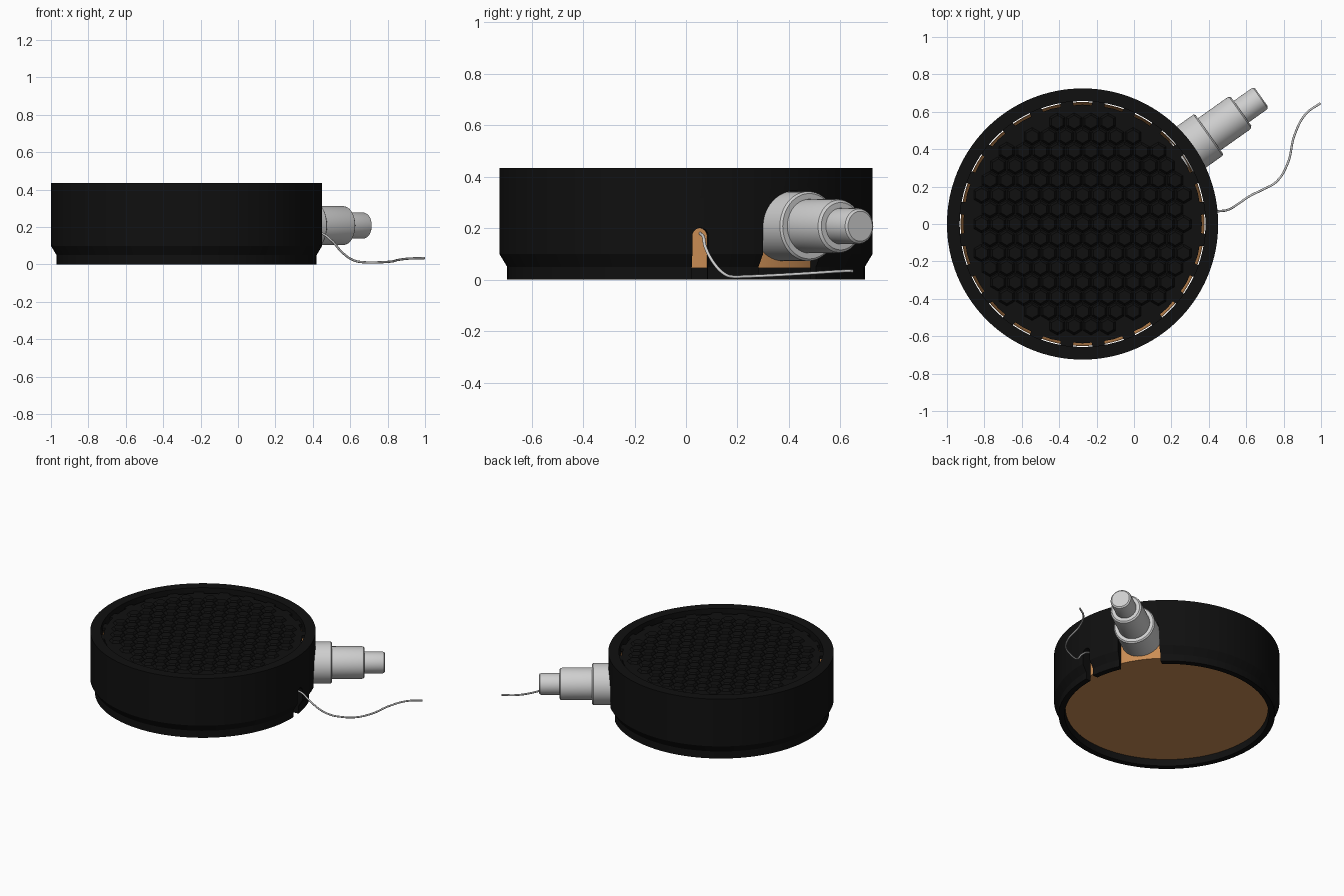
import bpy, bmesh, math
from mathutils import Matrix, Vector

if "Cube" in bpy.data.objects:
    bpy.data.objects.remove(bpy.data.objects["Cube"])

CX = -0.275          # housing axis
PLUG_A = math.radians(35.3)
WIRE_A = math.radians(4.4)


def material(name, rgb):
    m = bpy.data.materials.new(name)
    m.diffuse_color = (*rgb, 1)
    m.use_nodes = True
    m.node_tree.nodes["Principled BSDF"].inputs["Base Color"].default_value = m.diffuse_color
    return m


BLACK = material("matte black", (0.005, 0.005, 0.005))
COPPER = material("copper", (0.60, 0.27, 0.09))
GREY = material("light grey", (0.62, 0.62, 0.62))


def finish(bm, name, mat, smooth=True):
    bmesh.ops.recalc_face_normals(bm, faces=bm.faces)
    me = bpy.data.meshes.new(name)
    bm.to_mesh(me)
    bm.free()
    ob = bpy.data.objects.new(name, me)
    bpy.context.collection.objects.link(ob)
    if mat:
        me.materials.append(mat)
    if smooth:
        shade(ob)
    return ob


def shade(ob):
    bpy.ops.object.select_all(action='DESELECT')
    ob.select_set(True)
    bpy.context.view_layer.objects.active = ob
    bpy.ops.object.shade_smooth_by_angle(angle=math.radians(30))


def lathe(name, profile, mat, matrix, n=128, closed=True):
    """Revolve (radius, height) points about z; radius 0 gives a pole."""
    bm = bmesh.new()
    rings = []
    for r, z in profile:
        if r == 0:
            rings.append([bm.verts.new((0, 0, z))] * n)
        else:
            rings.append([bm.verts.new((r * math.cos(math.tau * i / n),
                                        r * math.sin(math.tau * i / n), z)) for i in range(n)])
    pairs = list(zip(rings, rings[1:])) + ([(rings[-1], rings[0])] if closed else [])
    for a, b in pairs:
        for i in range(n):
            j = (i + 1) % n
            vs = list(dict.fromkeys((a[i], a[j], b[j], b[i])))
            if len(vs) > 2:
                bm.faces.new(vs)
    bm.transform(matrix)
    return finish(bm, name, mat)


def arch_cutter(half, zc, angle):
    """Round-topped slot, open at the bottom, pointing outwards at the angle."""
    pts = [(half, -0.1)]
    pts += [(half * math.cos(math.pi * i / 24), zc + half * math.sin(math.pi * i / 24)) for i in range(25)]
    pts += [(-half, -0.1)]
    bm = bmesh.new()
    a = [bm.verts.new((0.5, y, z)) for y, z in pts]
    b = [bm.verts.new((0.9, y, z)) for y, z in pts]
    bm.faces.new(a)
    bm.faces.new(b[::-1])
    for i in range(len(pts)):
        j = (i + 1) % len(pts)
        bm.faces.new((a[i], b[i], b[j], a[j]))
    bm.transform(Matrix.Translation((CX, 0, 0)) @ Matrix.Rotation(angle, 4, 'Z'))
    ob = finish(bm, "slot_cutter", None, False)
    ob.hide_render = True
    return ob


base = Matrix.Translation((CX, 0, 0))

# Housing ring with stepped foot and two slots
housing = lathe("housing", [(0.695, 0), (0.695, 0.05), (0.725, 0.10), (0.725, 0.435),
                            (0.657, 0.435), (0.657, 0)], BLACK, base)
for half, zc, ang in ((0.137, 0.208, PLUG_A), (0.031, 0.17, WIRE_A)):
    cutter = arch_cutter(half, zc, ang)
    bpy.context.view_layer.objects.active = housing
    mod = housing.modifiers.new("slot", 'BOOLEAN')
    mod.operation, mod.solver, mod.object = 'DIFFERENCE', 'EXACT', cutter
    bpy.ops.object.modifier_apply(modifier=mod.name)
    bpy.data.objects.remove(cutter)
shade(housing)

# Copper cup inside the housing
lathe("copper_cup", [(0, 0.045), (0.652, 0.045), (0.652, 0.37), (0.65, 0.37),
                     (0.625, 0.06), (0, 0.06)], COPPER, base, closed=False)

# Grille plate with a notched edge that leaves gaps by the rim
bm = bmesh.new()
N = 24
outline = []
for k in range(N):
    for da, r in ((-4.6, 0.658), (-4.4, 0.636), (0, 0.638), (4.4, 0.636), (4.6, 0.658), (7.5, 0.658)):
        a = math.radians(k * 360 / N + da)
        outline.append((r * math.cos(a), r * math.sin(a)))
top = bm.faces.new([bm.verts.new((x, y, 0.405)) for x, y in outline])
ext = bmesh.ops.extrude_face_region(bm, geom=[top])
bmesh.ops.translate(bm, vec=(0, 0, -0.02),
                    verts=[v for v in ext["geom"] if isinstance(v, bmesh.types.BMVert)])
bm.transform(base)
finish(bm, "grille_plate", BLACK, False)

# Honeycomb of low hexagonal tiles on the grille
bm = bmesh.new()
P = 0.09
for row in range(-9, 10):
    for col in range(-9, 10):
        x, y = (col + 0.5 * (row % 2)) * P, row * P * math.sqrt(3) / 2
        if math.hypot(x, y) < 0.59:
            bmesh.ops.create_cone(bm, cap_ends=True, segments=6, radius1=0.049, radius2=0.036, depth=0.016,
                                  matrix=Matrix.Translation((x, y, 0.412)))
bm.transform(base)
finish(bm, "grille_tiles", BLACK, False)

# Stepped connector pointing outwards
axis = (Matrix.Translation((CX, 0, 0.208)) @ Matrix.Rotation(PLUG_A, 4, 'Z')
        @ Matrix.Rotation(math.pi / 2, 4, 'Y'))
lathe("connector", [(0, 0.635), (0.135, 0.635), (0.135, 0.822), (0.127, 0.83), (0.105, 0.83),
                    (0.105, 1.02), (0.102, 1.032), (0.092, 1.04), (0.07, 1.04),
                    (0.07, 1.155), (0.067, 1.165), (0.058, 1.172), (0, 1.172)],
      GREY, axis, n=64, closed=False)

# Thin wire leaving the small slot
path = [(0.37, 0.055, 0.18), (0.45, 0.068, 0.165), (0.50, 0.075, 0.128), (0.56, 0.11, 0.062),
        (0.62, 0.15, 0.022), (0.69, 0.185, 0.011), (0.76, 0.225, 0.012), (0.82, 0.32, 0.016),
        (0.86, 0.48, 0.025), (0.92, 0.59, 0.032), (0.997, 0.646, 0.034)]
cu = bpy.data.curves.new("wire", 'CURVE')
cu.dimensions = '3D'
cu.bevel_depth = 0.006
cu.bevel_resolution = 3
cu.use_fill_caps = True
sp = cu.splines.new('BEZIER')
sp.bezier_points.add(len(path) - 1)
for p, co in zip(sp.bezier_points, path):
    p.co = Vector(co)
    p.handle_left_type = p.handle_right_type = 'AUTO'
cu.materials.append(GREY)
bpy.context.collection.objects.link(bpy.data.objects.new("wire", cu))
